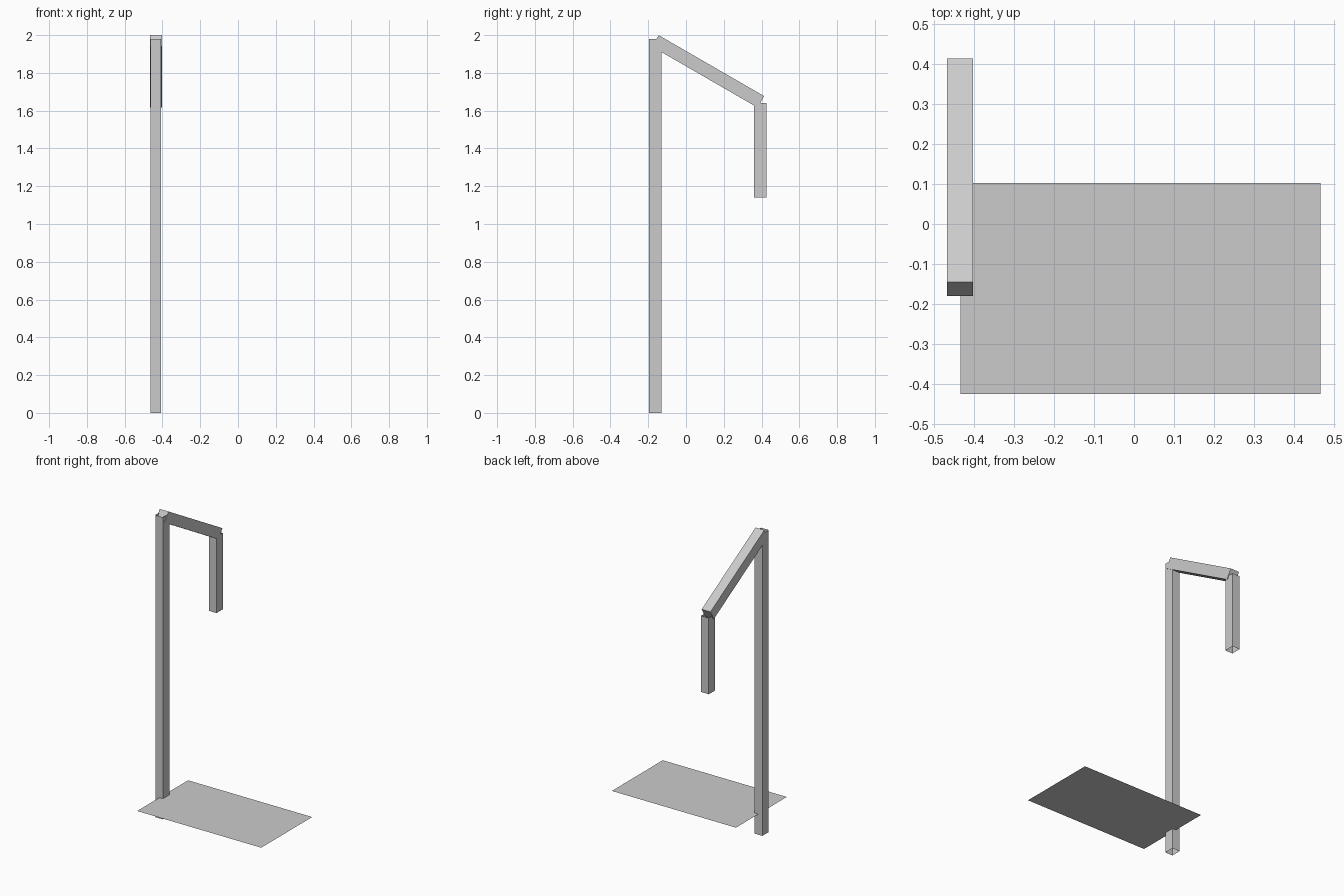
import bpy, bmesh, math
from mathutils import Matrix

default = bpy.data.objects.get("Cube")
if default:
    bpy.data.objects.remove(default)

grey = bpy.data.materials.new("plain_grey")
grey.use_nodes = True
colour = (0.6, 0.6, 0.6, 1)
grey.diffuse_color = colour
grey.node_tree.nodes["Principled BSDF"].inputs["Base Color"].default_value = colour


def finish(name, bm, location, tilt=0):
    mesh = bpy.data.meshes.new(name)
    bm.to_mesh(mesh)
    bm.free()
    mesh.materials.append(grey)
    obj = bpy.data.objects.new(name, mesh)
    obj.location = location
    obj.rotation_euler.x = tilt
    bpy.context.collection.objects.link(obj)


def beam(name, size, location, tilt=0, open_ends=False):
    bm = bmesh.new()
    bmesh.ops.create_cube(bm, size=1, matrix=Matrix.Diagonal((*size, 1)))
    if open_ends:
        ends = [f for f in bm.faces if abs(f.normal.z) > 0.5]
        bmesh.ops.delete(bm, geom=ends, context='FACES_ONLY')
    finish(name, bm, location, tilt)


def sheet(name, width, depth, location):
    bm = bmesh.new()
    bmesh.ops.create_grid(bm, x_segments=1, y_segments=1, size=0.5,
                          matrix=Matrix.Diagonal((width, depth, 1, 1)))
    finish(name, bm, location)


post_x = -0.435
plate_z = 0.135

# Upright post and hanging end: square tubes with open ends
beam("upright_post", (0.055, 0.066, 1.98), (post_x, -0.163, 0.99), open_ends=True)
beam("hanging_end", (0.055, 0.066, 0.5), (post_x, 0.392, 1.39), open_ends=True)

# Sloping arm joining them
beam("sloping_arm", (0.064, 0.645, 0.07), (post_x, 0.117, 1.808), tilt=-math.radians(30))

# Thin plate with a small square marker on top
sheet("base_plate", 0.9, 0.527, (0.016, -0.161, plate_z))
sheet("plate_marker", 0.016, 0.017, (-0.352, -0.012, plate_z + 0.002))
